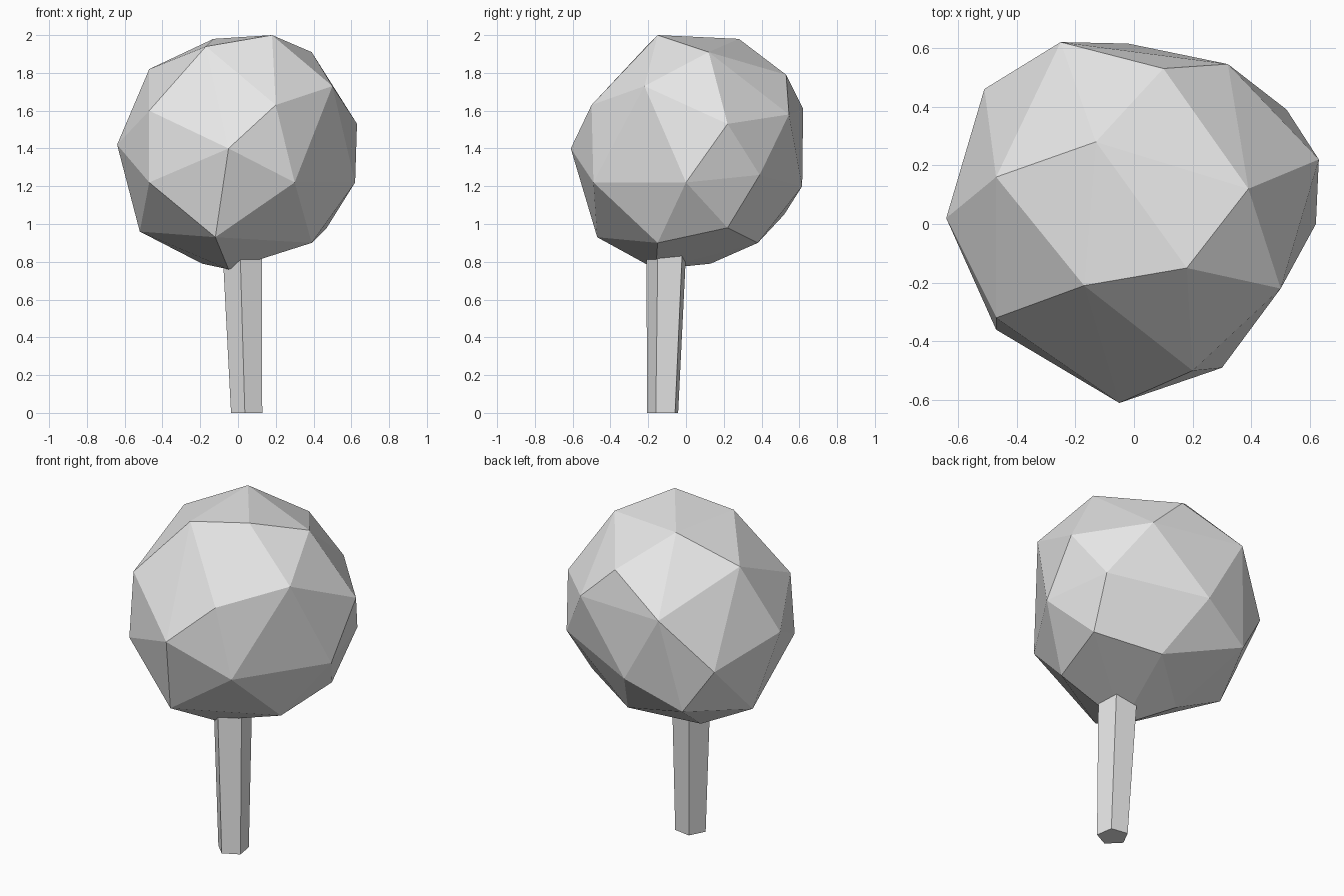
import bpy
import bmesh
from math import cos, sin, radians

# Remove the default object only
default_cube = bpy.data.objects.get("Cube")
if default_cube:
    bpy.data.objects.remove(default_cube, do_unlink=True)


def make_material(name, colour):
    """One plain flat colour for viewport and render."""
    material = bpy.data.materials.new(name)
    material.use_nodes = True
    material.diffuse_color = colour
    for node in material.node_tree.nodes:
        if node.type == 'BSDF_PRINCIPLED':
            node.inputs["Base Color"].default_value = colour
    return material


def make_object(name, bm, material):
    """Turn a bmesh into a flat shaded object with one material."""
    bmesh.ops.recalc_face_normals(bm, faces=bm.faces[:])
    mesh = bpy.data.meshes.new(name)
    bm.to_mesh(mesh)
    bm.free()
    mesh.materials.append(material)
    obj = bpy.data.objects.new(name, mesh)
    bpy.context.scene.collection.objects.link(obj)
    return obj


def hull_from_points(points):
    """Wrap corner points in a faceted convex skin."""
    bm = bmesh.new()
    corners = [bm.verts.new(point) for point in points]
    bmesh.ops.convex_hull(bm, input=corners, use_existing_faces=False)
    loose = [vert for vert in bm.verts if not vert.link_faces]
    bmesh.ops.delete(bm, geom=loose, context='VERTS')
    return bm


def tapered_post(sides, turn, bottom, top):
    """Loft two polygon rings, each given as (x, y, z, radius)."""
    bm = bmesh.new()
    rings = []
    for x, y, z, radius in (bottom, top):
        angles = [radians(turn + 360 * i / sides) for i in range(sides)]
        rings.append([bm.verts.new((x + radius * cos(a), y + radius * sin(a), z))
                      for a in angles])
    lower, upper = rings
    for i in range(sides):
        j = (i + 1) % sides
        bm.faces.new((lower[i], lower[j], upper[j], upper[i]))
    bm.faces.new(lower[::-1])
    bm.faces.new(upper)
    return bm


grey = make_material("light_grey", (0.8, 0.8, 0.8, 1))

# Crown: irregular faceted ball, corners grouped from top to bottom
crown_top = [(.18, -.15, 2), (.39, .12, 1.91), (-.13, .28, 1.98),
             (-.47, .16, 1.82), (-.17, -.21, 1.94), (.1, .53, 1.79),
             (.5, -.22, 1.73)]
crown_middle = [(.63, .22, 1.53), (.2, -.5, 1.63), (-.05, -.61, 1.4),
                (.32, .545, 1.58), (-.47, -.32, 1.6), (-.64, .02, 1.42),
                (-.25, .62, 1.61), (-.51, .46, 1.31)]
crown_lower = [(.62, 0, 1.22), (.3, -.49, 1.22), (-.47, -.36, 1.22),
               (-.02, .615, 1.2), (.52, .39, 1.26), (-.34, .52, 1.05)]
crown_base = [(-.12, -.47, .93), (.39, -.15, .9), (.47, .22, .98),
              (-.52, .11, .96), (.12, .38, .9), (-.19, .13, .79),
              (-.05, -.16, .76)]
make_object("crown", hull_from_points(crown_top + crown_middle
                                      + crown_lower + crown_base), grey)

# Trunk: leaning five-sided post that widens into the crown
make_object("trunk", tapered_post(5, -27, (.05, -.12, 0, .088),
                                  (.028, -.098, .88, .112)), grey)
